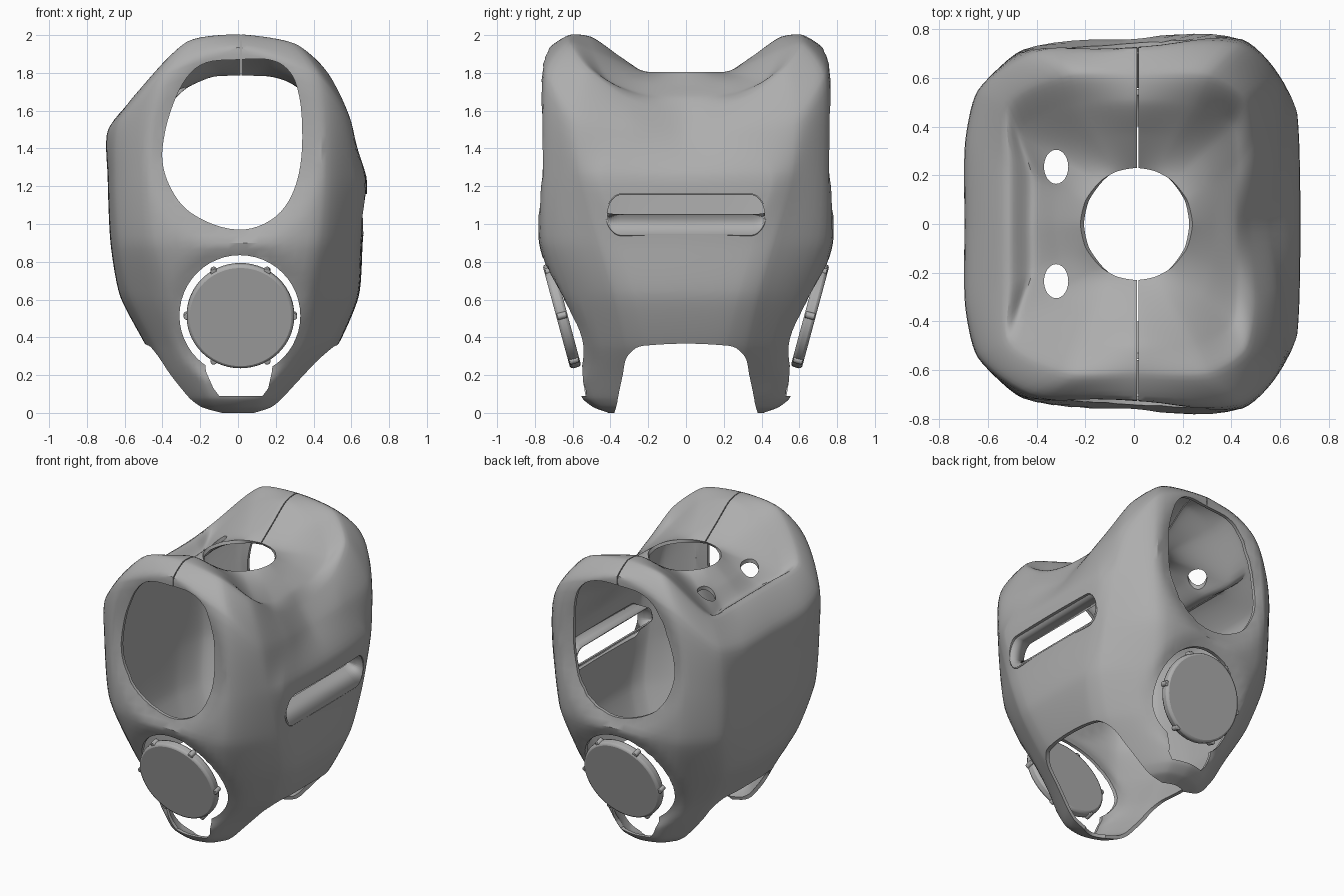
import bpy, bmesh, math
from mathutils import Vector

cube = bpy.data.objects.get("Cube")
if cube:
    bpy.data.objects.remove(cube, do_unlink=True)

grey = bpy.data.materials.new("plain grey")
grey.use_nodes = True
tone = (0.42, 0.42, 0.42, 1)
grey.diffuse_color = tone
grey.node_tree.nodes["Principled BSDF"].inputs["Base Color"].default_value = tone


def spline(points, steps, closed, pull=.7):
    """Smooth path through the points, without overshoot."""
    pts = [Vector(p) for p in points]
    n = len(pts)

    def at(i):
        return pts[i % n] if closed else pts[max(0, min(n - 1, i))]

    path = []
    for i in range(n if closed else n - 1):
        a, b = at(i), at(i + 1)
        length = (b - a).length * pull
        ta = (b - at(i - 1)).normalized() * length
        tb = (at(i + 2) - a).normalized() * length
        for k in range(steps):
            t = k / steps
            s = 1 - t
            path.append(a * (s * s * (1 + 2 * t)) + ta * (t * s * s)
                        + b * (t * t * (3 - 2 * t)) - tb * (t * t * s))
    if not closed:
        path.append(pts[-1])
    return path


def add_mesh(name, verts, faces, fix_normals=False):
    mesh = bpy.data.meshes.new(name)
    mesh.from_pydata([tuple(v) for v in verts], [], faces)
    if fix_normals:
        bm = bmesh.new()
        bm.from_mesh(mesh)
        bmesh.ops.recalc_face_normals(bm, faces=bm.faces)
        bm.to_mesh(mesh)
        bm.free()
    obj = bpy.data.objects.new(name, mesh)
    bpy.context.collection.objects.link(obj)
    mesh.materials.append(grey)
    return obj


def prism(name, outline, axis, low, high, caps=True):
    """Extrude a flat outline along one axis."""
    verts = []
    for d in (low, high):
        for p, q in outline:
            verts.append({"x": (d, p, q), "y": (p, d, q), "z": (p, q, d)}[axis])
    n = len(outline)
    faces = [(i, (i + 1) % n, n + (i + 1) % n, n + i) for i in range(n)]
    if caps:
        faces += [tuple(range(n)), tuple(range(n, 2 * n))]
    return add_mesh(name, verts, faces, True)


def activate(obj):
    bpy.ops.object.select_all(action="DESELECT")
    obj.select_set(True)
    bpy.context.view_layer.objects.active = obj


def finish(obj):
    activate(obj)
    bpy.ops.object.shade_smooth_by_angle(angle=math.radians(32))


def cut(obj, cutter):
    """Subtract the cutter, keeping the first solver result that is sound."""
    mod = obj.modifiers.new("cut", "BOOLEAN")
    mod.operation = "DIFFERENCE"
    mod.object = cutter
    before = len(obj.data.vertices)
    result = None
    for solver, own in (("MANIFOLD", False), ("EXACT", False), ("EXACT", True)):
        mod.solver = solver
        mod.use_self = own
        bpy.context.view_layer.update()
        view = bpy.context.evaluated_depsgraph_get()
        mesh = bpy.data.meshes.new_from_object(obj.evaluated_get(view))
        if len(mesh.vertices) > .6 * before and len(mesh.vertices) != before:
            result = mesh
            break
    obj.modifiers.remove(mod)
    if result:
        obj.data = result
    bpy.data.objects.remove(cutter, do_unlink=True)


def ellipse(cx, cy, rx, ry, count=48):
    turn = 2 * math.pi / count
    return [(cx + rx * math.cos(i * turn), cy + ry * math.sin(i * turn))
            for i in range(count)]


# Wall sections: height, right reach, left reach, depth, squareness, panel half width
walls = [
    (0, .19, .2, .41, 2.2, .16), (.03, .27, .29, .49, 2.2, .18),
    (.08, .32, .34, .55, 2.2, .2), (.2, .41, .41, .585, 2.4, .24),
    (.36, .53, .49, .62, 2.6, .27), (.62, .64, .625, .69, 3, .33),
    (.9, .66, .675, .77, 3.8, .41), (1.25, .68, .69, .77, 4.2, .51)]
rows = []
for z, right, left, depth, power, panel in walls:
    # Chest panel, its ridge, then the rounded corners
    row = [(right, 0, z), (right * .985, panel - .06, z)]
    y = panel + .06
    row.append((right * .985 * (1 - (y / depth) ** power) ** (1 / power), y, z))
    for a in (66, 90, 115, 150, 170):
        c, s = math.cos(math.radians(a)), math.sin(math.radians(a))
        x = math.copysign(right if c > 0 else left, c) * abs(c) ** (2 / power)
        row.append((x, depth * s ** (2 / power) * (1 + .06 * x), z))
    rows.append(row + [(-left, 0, z)])

# Shoulder edge, ridge and inner slope
rows.append([(.56, 0, 1.46), (.595, .3, 1.5), (.59, .59, 1.56), (.42, .745, 1.78),
             (0, .745, 1.9), (-.4, .71, 1.78), (-.63, .55, 1.54),
             (-.685, .33, 1.5), (-.685, 0, 1.5)])
rows.append([(.48, 0, 1.58), (.5, .32, 1.67), (.46, .52, 1.82), (.3, .62, 1.955),
             (0, .62, 2), (-.27, .62, 1.965), (-.52, .49, 1.71),
             (-.52, .25, 1.68), (-.52, 0, 1.68)])
rows.append([(.42, 0, 1.67), (.42, .23, 1.69), (.4, .41, 1.76), (.24, .49, 1.92),
             (0, .5, 1.99), (-.24, .49, 1.91), (-.46, .38, 1.67),
             (-.42, .2, 1.63), (-.42, 0, 1.63)])

# Neck opening, with a row halfway down to it
neck = []
for a in (0, 25, 50, 70, 90, 110, 130, 155, 180):
    r = math.radians(a)
    neck.append((.01 + .23 * math.cos(r), .23 * math.sin(r), 1.805))
rows.append([Vector(p).lerp(Vector(q), .5) for p, q in zip(rows[-1], neck)])
rows.append(neck)


def recessed(p):
    """Sink the wall a little around the front and back openings."""
    if abs(p.y) < .5 or p.z > 1.93:
        return p
    port = math.hypot((p.x + .02) / .37, (p.z - 1.41) / .44)
    disc = math.hypot(p.x - .01, p.z - .515) / .32
    sink = .035 * max(0, min(1, (1.22 - port) / .2))
    sink += .025 * max(0, min(1, (1.2 - disc) / .18))
    return Vector((p.x, p.y - math.copysign(sink, p.y), p.z))


# Body shell: mirror each row, then smooth around and upward
rings = []
for row in rows:
    other = [(p[0], -p[1], p[2]) for p in row[-2:0:-1]]
    rings.append(spline(list(row) + other, 7, True))
columns = [spline(col, 7, False) for col in zip(*rings)]
n, m = len(columns), len(columns[0])
verts = [recessed(p) for col in columns for p in col]
faces = []
for i in range(n):
    k = (i + 1) % n
    for j in range(m - 1):
        faces.append((i * m + j, k * m + j, k * m + j + 1, i * m + j + 1))
shell = add_mesh("body_shell", verts, faces)
activate(shell)
solid = shell.modifiers.new("thickness", "SOLIDIFY")
solid.thickness = .022
solid.offset = -1
bpy.ops.object.modifier_apply(modifier=solid.name)

# Underside arch running from side to side
half = [(.38, -.1), (.365, .05), (.335, .2), (.31, .3), (.23, .355)]
arch = half + [(-y, z) for y, z in reversed(half)]
cut(shell, prism("arch_cutter", [tuple(p) for p in spline(arch, 5, True, 1)],
                 "x", -1, 1))

# Front and back openings
port = [(-.4, 1.4), (-.37, 1.22), (-.25, 1.06), (0, .97), (.2, 1.04), (.31, 1.22),
        (.34, 1.5), (.3, 1.76), (.2, 1.86), (0, 1.87), (-.2, 1.84), (-.32, 1.69)]
notch = [(-.18, .35), (-.17, .22), (-.13, .13), (-.1, .09), (.13, .09),
         (.16, .13), (.18, .22), (.19, .35)]
for side in (-1, 1):
    low, high = sorted((side * .55, side * .95))
    cut(shell, prism("port_cutter", [tuple(p) for p in spline(port, 6, True, 1)],
                     "y", low, high))
    low, high = sorted((side * .38, side * .95))
    cut(shell, prism("round_cutter", ellipse(.01, .515, .32, .32), "y", low, high))
    cut(shell, prism("notch_cutter", notch, "y", low, high))
    # Small eyelets beside the neck
    cut(shell, prism("eyelet_cutter", ellipse(-.32, side * .235, .05, .07, 24),
                     "z", 1.4, 1.9))
    # Thin seam dividing the top
    low, high = sorted((side * .2, side * .95))
    cut(shell, prism("seam_cutter", [(.012, 1.5), (.018, 1.5), (.018, 2.1), (.012, 2.1)],
                     "y", low, high))

# Side slot and its inward flange with a sloping floor
slot = []
for i in range(32):
    a = math.pi * (i + .5) / 16
    slot.append((math.copysign(.34, math.cos(a)) + .08 * math.cos(a),
                 1.05 + .11 * math.sin(a)))
cut(shell, prism("slot_cutter", slot, "x", .5, .8))
finish(shell)
flange = prism("slot_flange", slot, "x", .55, .66, caps=False)
for v in flange.data.vertices:
    if v.co.x < .6:
        v.co.z = max(v.co.z, 1.06 + .1 * (v.co.z - 1.06))
solid = flange.modifiers.new("thickness", "SOLIDIFY")
solid.thickness = .01
solid.offset = 0
finish(flange)


def drum(name, place, normal, radius, depth, sides, bevel):
    bpy.ops.mesh.primitive_cylinder_add(vertices=sides, radius=radius, depth=depth,
                                        location=place)
    obj = bpy.context.object
    obj.name = name
    obj.rotation_mode = "QUATERNION"
    obj.rotation_quaternion = normal.to_track_quat("Z", "Y")
    obj.data.materials.append(grey)
    mod = obj.modifiers.new("soft edge", "BEVEL")
    mod.width = bevel
    mod.segments = 2
    finish(obj)


# Tilted round covers with six screws each
for side, label in ((-1, "front"), (1, "back")):
    normal = Vector((0, side * .965, -.26))
    upward = Vector((0, side * .26, .965))
    centre = Vector((.013, side * .657, .515))
    drum(label + "_cover", centre, normal, .285, .06, 56, .016)
    for i in range(6):
        a = math.radians(60 * i)
        spot = centre + (Vector((1, 0, 0)) * math.cos(a) + upward * math.sin(a)) * .283
        drum(label + "_cover_screw", spot, normal, .018, .05, 14, .004)
